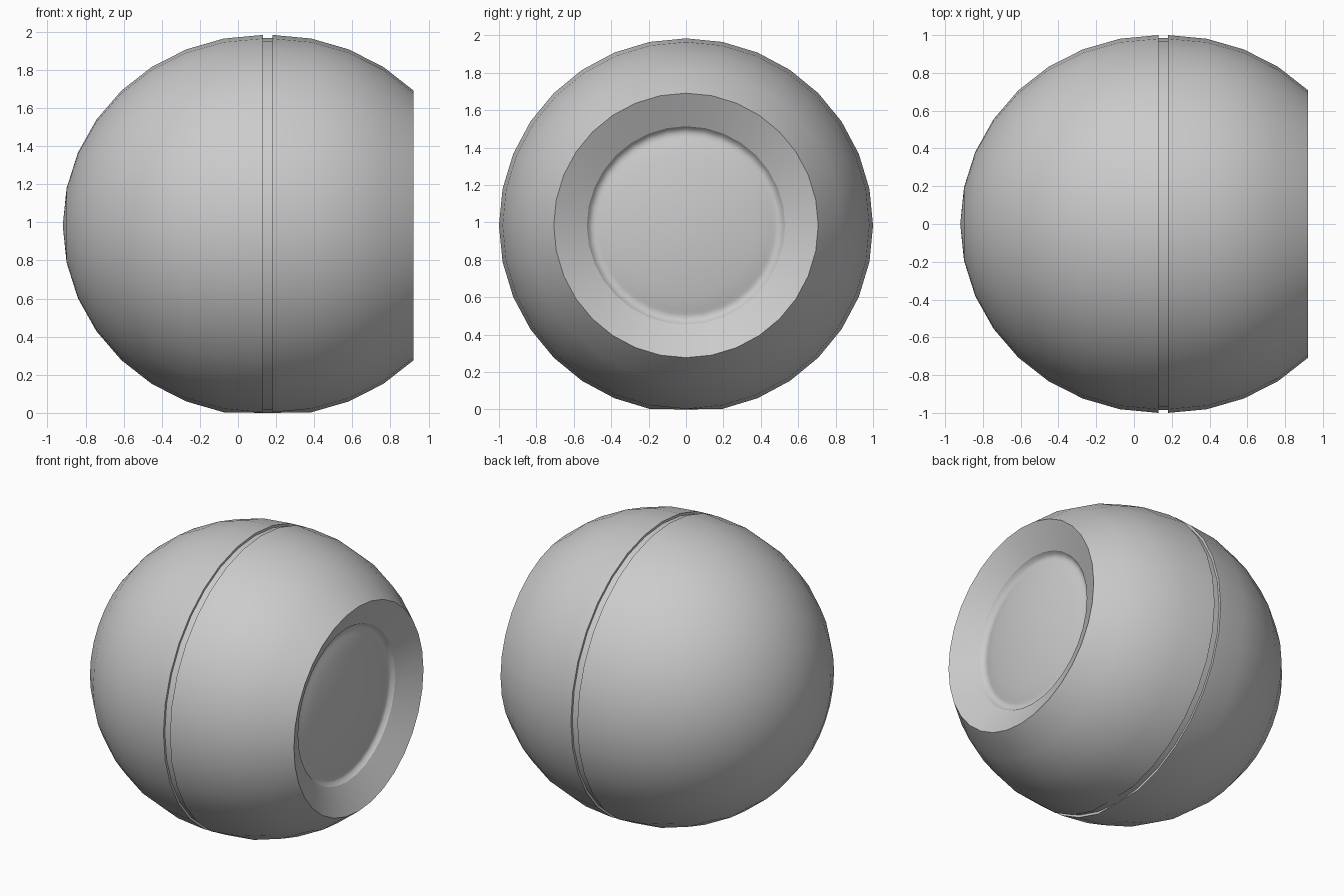
import bpy, bmesh
from math import sin, cos, pi

if "Cube" in bpy.data.objects:
    bpy.data.objects.remove(bpy.data.objects["Cube"])

SEG = 32
CZ = 0.984      # height of the turning axis
STRETCH = 1.05  # shells are slightly elongated along x
STEP = 2 * pi / SEG


def lathe(name, profile, angle=0.6):
    """Revolve (x, radius) points round the horizontal x axis."""
    bm = bmesh.new()
    rings = []
    for x, r in profile:
        if r < 1e-6:
            rings.append([bm.verts.new((x, 0, CZ))])
        else:
            # lowest points are pressed flat where the body rests
            rings.append([bm.verts.new((x, r * sin(k * STEP), max(0.0, CZ + r * cos(k * STEP))))
                          for k in range(SEG)])
    for a, b in zip(rings, rings[1:]):
        for k in range(SEG):
            n = (k + 1) % SEG
            if len(a) == 1:
                bm.faces.new((a[0], b[n], b[k]))
            elif len(b) == 1:
                bm.faces.new((a[k], a[n], b[0]))
            else:
                bm.faces.new((a[k], a[n], b[n], b[k]))
    # profiles run from -x to +x, wind faces outward
    bm.normal_update()
    bmesh.ops.recalc_face_normals(bm, faces=bm.faces)
    me = bpy.data.meshes.new(name)
    bm.to_mesh(me)
    bm.free()
    ob = bpy.data.objects.new(name, me)
    bpy.context.collection.objects.link(ob)
    bpy.ops.object.select_all(action='DESELECT')
    ob.select_set(True)
    bpy.context.view_layer.objects.active = ob
    bpy.ops.object.shade_smooth_by_angle(angle=angle)
    return ob


def arc(x0, side, count):
    return [(x0 + side * STRETCH * sin(i * STEP), cos(i * STEP)) for i in range(count)]


# One continuous body: closed rear shell, seam groove, front shell, funnel, lens
rear_shell = arc(0.13, -1, 9)[::-1]
rear_shell[0] = (-0.92, 0)
seam = [(0.13, 0.984), (0.18, 0.984)]
front_shell = arc(0.18, 1, 5)
funnel = [(0.83, 0.53)]
lathe("eye_body", rear_shell + seam + front_shell + funnel)

# Lens with a shallow channel round a gentle dome
channel = [(0.83, 0.53), (0.808, 0.515), (0.80, 0.495), (0.803, 0.475), (0.81, 0.455)]
dome = [(0.81 + 0.05 * (1 - (r / 0.455) ** 2), r) for r in (0.38, 0.28, 0.18, 0.08, 0)]
lens = lathe("lens", channel + dome, 0.9)
if lens.data.polygons[-1].normal.x < 0:
    lens.data.flip_normals()
